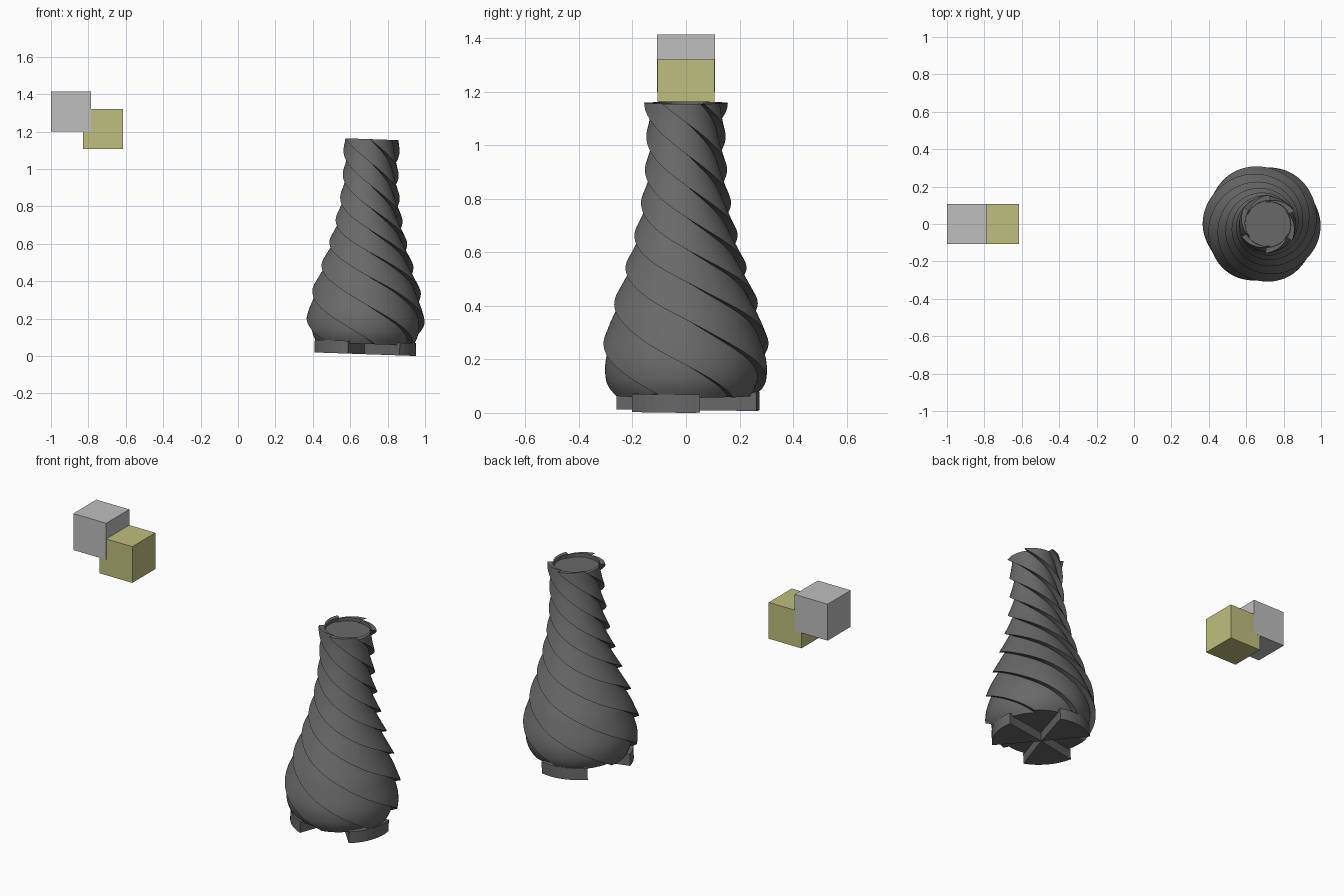
import bpy, bmesh, math
from mathutils import Matrix

if "Cube" in bpy.data.objects:
    bpy.data.objects.remove(bpy.data.objects["Cube"], do_unlink=True)


def material(name, rgb):
    m = bpy.data.materials.new(name)
    m.use_nodes = True
    m.diffuse_color = (*rgb, 1)
    m.node_tree.nodes["Principled BSDF"].inputs["Base Color"].default_value = (*rgb, 1)
    return m


def add_object(name, bm, mat, matrix):
    bmesh.ops.recalc_face_normals(bm, faces=bm.faces[:])
    mesh = bpy.data.meshes.new(name)
    bm.to_mesh(mesh)
    bm.free()
    mesh.materials.append(mat)
    ob = bpy.data.objects.new(name, mesh)
    ob.matrix_world = matrix
    bpy.context.collection.objects.link(ob)
    return ob


def lerp(points, x):
    for (x0, y0), (x1, y1) in zip(points, points[1:]):
        if x <= x1:
            return y0 + (y1 - y0) * (x - x0) / (x1 - x0)
    return points[-1][1]


def smooth_lerp(points, x, w=0.025):
    return sum(lerp(points, x + k * w / 2) for k in range(-2, 3)) / 5


dark = material("dark grey", (0.14, 0.14, 0.14))
light = material("light grey", (0.52, 0.52, 0.52))
yellow = material("dull yellow", (0.52, 0.52, 0.21))

# Whole vase leans slightly towards +x
lean = Matrix.Translation((0.676, 0, 0.01)) @ Matrix.Rotation(math.radians(2), 4, "Y")

# Outer radius by height, and number of bands passed by height
OUTLINE = [(0, 0.225), (0.06, 0.27), (0.1, 0.3), (0.17, 0.317), (0.23, 0.314),
           (0.35, 0.288), (0.47, 0.248), (0.6, 0.208), (0.72, 0.178), (0.85, 0.157),
           (0.98, 0.148), (1.08, 0.149), (1.15, 0.157), (1.25, 0.165)]
TWIST = [(0, 0), (0.18, 1), (0.35, 2), (0.49, 3), (0.61, 4), (1.3, 9.85)]
TEETH, STEPS, LEVELS = 6, 8, 96
BOTTOM, TOP, STEP_DEPTH = 0.055, 1.15, 0.032


def ring(bm, z, radius_at):
    """Saw-toothed cross-section, turned by the twist at height z."""
    verts = []
    for k in range(TEETH):
        for s in range(STEPS + 1):
            f = s / STEPS
            a = (k + f - smooth_lerp(TWIST, z)) * math.tau / TEETH
            r = radius_at(f)
            verts.append(bm.verts.new((r * math.cos(a), r * math.sin(a), z)))
    return verts


# Body: stacked rings, then a lip and a shallow recessed cap
bm = bmesh.new()
rings = []
for i in range(LEVELS + 1):
    z = BOTTOM + (TOP - BOTTOM) * i / LEVELS
    env = smooth_lerp(OUTLINE, z)
    rings.append(ring(bm, z, lambda f: env - STEP_DEPTH * f))
rings.append(ring(bm, TOP, lambda f: 0.126 - 0.006 * f))
rings.append(ring(bm, TOP - 0.02, lambda f: 0.125 - 0.006 * f))
for lower, upper in zip(rings, rings[1:]):
    for j in range(len(lower)):
        n = (j + 1) % len(lower)
        bm.faces.new((lower[j], lower[n], upper[n], upper[j]))
for end in (rings[0], rings[-1]):
    hub = bm.verts.new((0, 0, end[0].co.z))
    for j in range(len(end)):
        bm.faces.new((end[j], end[(j + 1) % len(end)], hub))
body = add_object("twisted_body", bm, dark, lean)

bpy.context.view_layer.objects.active = body
body.select_set(True)
bpy.ops.object.shade_smooth_by_angle(angle=math.radians(30))
body.select_set(False)

# Three wedge feet under the body
for k in range(3):
    bm = bmesh.new()
    base = [bm.verts.new((0, 0, 0))]
    for s in range(9):
        a = math.radians(-47 + 120 * k + 58 * s / 8)
        base.append(bm.verts.new((0.275 * math.cos(a), 0.275 * math.sin(a), 0)))
    face = bm.faces.new(base)
    out = bmesh.ops.extrude_face_region(bm, geom=[face])
    top = [g for g in out["geom"] if isinstance(g, bmesh.types.BMVert)]
    bmesh.ops.translate(bm, verts=top, vec=(0, 0, 0.068))
    add_object(f"wedge_foot_{k + 1}", bm, dark, lean)

# Two overlapping floating blocks
for name, mat, x, z, size in (("grey_block", light, -0.8925, 1.307, 0.215),
                              ("yellow_block", yellow, -0.722, 1.215, 0.214)):
    bm = bmesh.new()
    bmesh.ops.create_cube(bm, size=size)
    add_object(name, bm, mat, Matrix.Translation((x, 0, z)))
